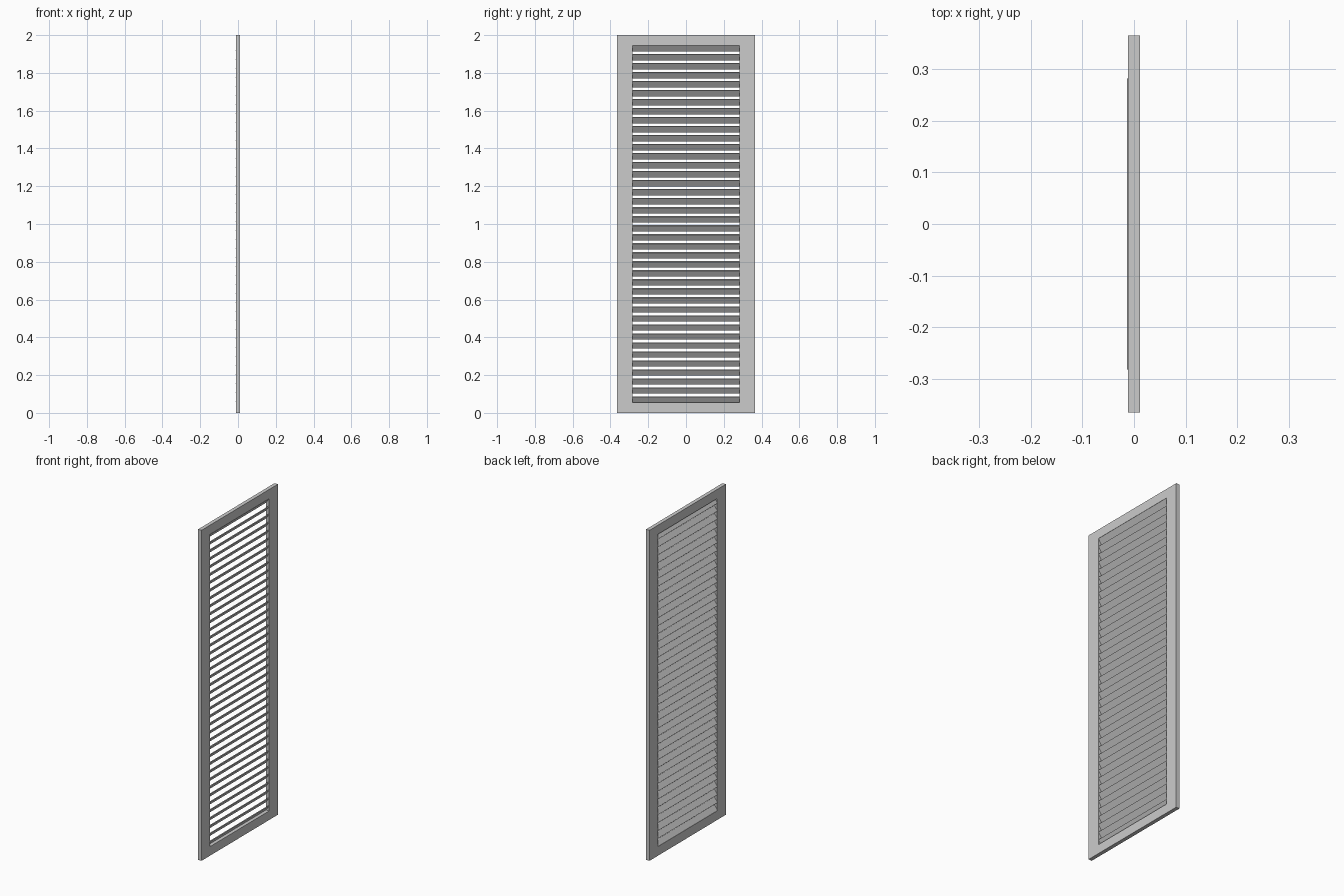
import bpy, bmesh, math
from mathutils import Matrix

if "Cube" in bpy.data.objects:
    bpy.data.objects.remove(bpy.data.objects["Cube"])

HALF_Y, HEIGHT, HALF_T = 0.365, 2.0, 0.0115   # outer frame
OPEN_Y, OPEN_LOW, OPEN_HIGH = 0.282, 0.055, 1.945   # opening


def finish(bm, name):
    bmesh.ops.recalc_face_normals(bm, faces=bm.faces)
    mesh = bpy.data.meshes.new(name)
    bm.to_mesh(mesh)
    bm.free()
    obj = bpy.data.objects.new(name, mesh)
    bpy.context.collection.objects.link(obj)
    return obj


# Frame: rectangular ring joined from outer and inner loops
def rect(bm, x, y, low, high):
    return [bm.verts.new((x, sy, z)) for sy, z in
            ((-y, low), (y, low), (y, high), (-y, high))]


bm = bmesh.new()
loops = [rect(bm, -HALF_T, HALF_Y, 0, HEIGHT),
         rect(bm, HALF_T, HALF_Y, 0, HEIGHT),
         rect(bm, HALF_T, OPEN_Y, OPEN_LOW, OPEN_HIGH),
         rect(bm, -HALF_T, OPEN_Y, OPEN_LOW, OPEN_HIGH)]
for a, b in zip(loops, loops[1:] + loops[:1]):
    for i in range(4):
        j = (i + 1) % 4
        bm.faces.new((a[i], a[j], b[j], b[i]))
finish(bm, "frame")

# Slats: thin tilted boards, high on +x and low on -x
COUNT, FIRST, LAST = 40, 0.0715, 1.9305
WIDTH, THICK, TILT = 0.0365, 0.005, math.radians(55)
bm = bmesh.new()
for i in range(COUNT):
    z = FIRST + (LAST - FIRST) * i / (COUNT - 1)
    place = (Matrix.Translation((-0.001, 0, z))
             @ Matrix.Rotation(-TILT, 4, 'Y')
             @ Matrix.Diagonal((WIDTH, 2 * OPEN_Y, THICK, 1)))
    bmesh.ops.create_cube(bm, size=1, matrix=place)
finish(bm, "louvre_slats")
